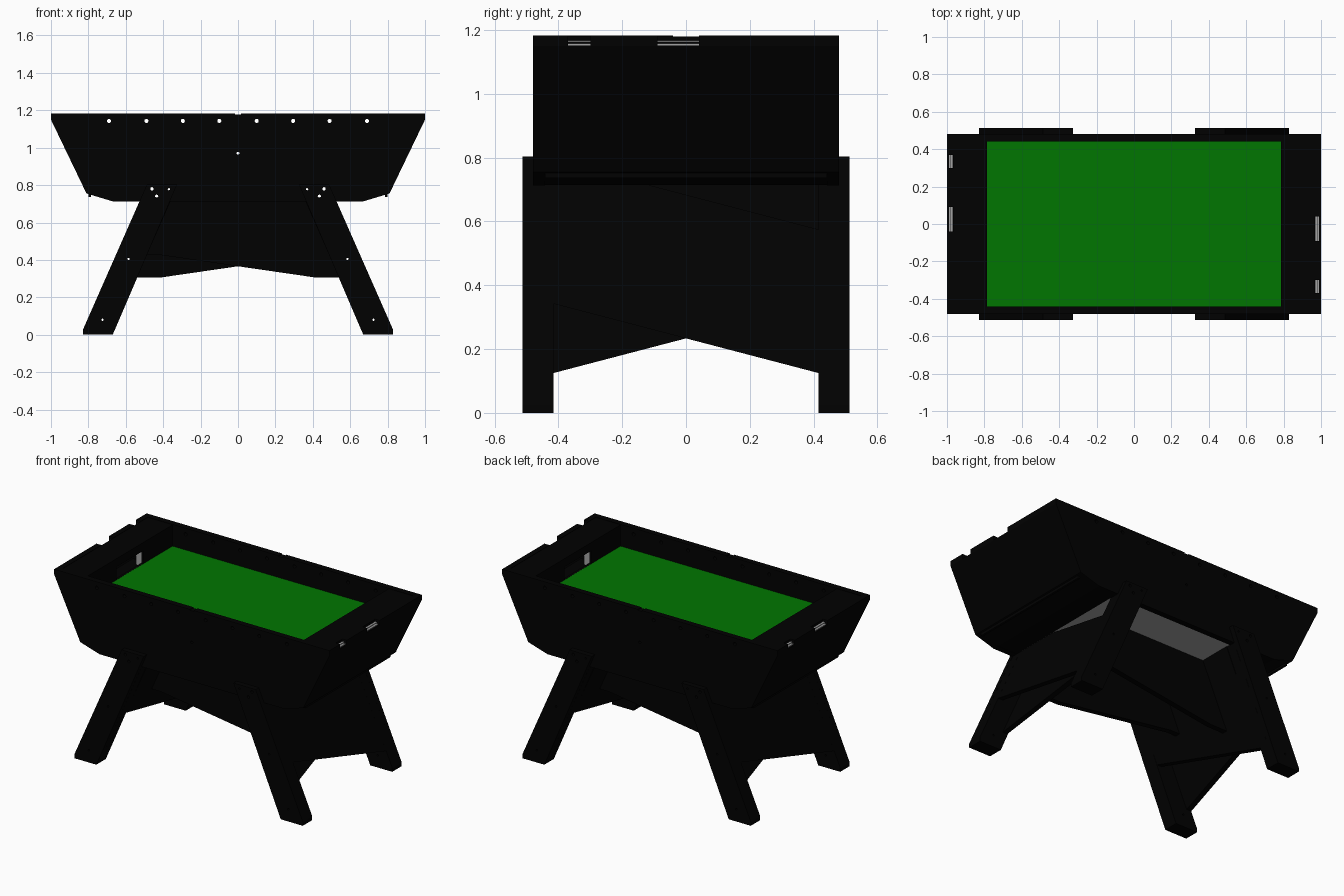
import bpy, bmesh
from mathutils import Matrix
from math import pi

cube = bpy.data.objects.get("Cube")
if cube:
    bpy.data.objects.remove(cube)


def material(name, rgb):
    m = bpy.data.materials.new(name)
    m.use_nodes = True
    m.diffuse_color = (*rgb, 1)
    bsdf = m.node_tree.nodes["Principled BSDF"]
    bsdf.inputs["Base Color"].default_value = (*rgb, 1)
    bsdf.inputs["Roughness"].default_value = 0.8
    return m


BLACK = material("black_panel", (0.0003, 0.0003, 0.0003))
GREEN = material("field_green", (0.0003, 0.18, 0.0003))
GREY = material("bare_board_grey", (0.37, 0.37, 0.37))


def finish(name, bm, mat):
    bmesh.ops.recalc_face_normals(bm, faces=bm.faces)
    mesh = bpy.data.meshes.new(name)
    bm.to_mesh(mesh)
    bm.free()
    mesh.materials.append(mat)
    ob = bpy.data.objects.new(name, mesh)
    bpy.context.collection.objects.link(ob)
    return ob


def prism(name, pts, lo, hi, axis="y", mat=BLACK):
    """Extrude a closed profile: (x, z) along y, or (y, z) along x."""
    place = (lambda a, b, d: (a, d, b)) if axis == "y" else (lambda a, b, d: (d, a, b))
    bm = bmesh.new()
    face = bm.faces.new([bm.verts.new(place(a, b, lo)) for a, b in pts])
    res = bmesh.ops.extrude_face_region(bm, geom=[face])
    verts = [g for g in res["geom"] if isinstance(g, bmesh.types.BMVert)]
    bmesh.ops.translate(bm, verts=verts, vec=place(0, 0, hi - lo))
    return finish(name, bm, mat)


def box(name, x, y, z, mat=BLACK):
    return prism(name, [(x[0], z[0]), (x[1], z[0]), (x[1], z[1]), (x[0], z[1])], *y, mat=mat)


def flip(pts, s):
    return [(s * a, z) for a, z in pts]


def span(s, a, b):
    return tuple(sorted((s * a, s * b)))


def cut(ob, cutter):
    mod = ob.modifiers.new("cut", "BOOLEAN")
    mod.operation, mod.solver, mod.object = "DIFFERENCE", "EXACT", cutter
    graph = bpy.context.evaluated_depsgraph_get()
    mesh = bpy.data.meshes.new_from_object(ob.evaluated_get(graph))
    ob.modifiers.clear()
    ob.data = mesh


def leaning_board(name, pts, s, foot):
    """Board across the table that leans at the angle of the legs."""
    ob = prism(name, pts, 0, s * 0.035, axis="x")
    for v in ob.data.vertices:
        v.co.x += s * (foot - 0.443 * (v.co.z - 0.025))


# Rod, ball and bolt holes, all running through the table along y
bolts = [(0.46, 0.78, 0.009), (0.435, 0.74, 0.009), (0.37, 0.778, 0.006),
         (0.585, 0.405, 0.006), (0.725, 0.08, 0.006)]
rods = [(x, 1.143, 0.011) for x in (0.1, 0.295, 0.49, 0.69)]
holes = [(s * x, z, r) for x, z, r in bolts + rods for s in (-1, 1)] + [(0, 0.97, 0.008)]
bm = bmesh.new()
for x, z, r in holes:
    bmesh.ops.create_cone(bm, cap_ends=True, segments=16, radius1=r, radius2=r, depth=2,
                          matrix=Matrix.Translation((x, 0, z)) @ Matrix.Rotation(pi / 2, 4, "X"))
drill = finish("hole_cutter", bm, BLACK)
drill.hide_render = True

TOP, SIDE, INNER = 1.183, 0.48, 0.442
drilled = []

# Long side panels with a small notch in the middle of the rim
half = [(0.015, TOP), (1, TOP), (1, 1.15), (0.81, 0.755), (0.67, 0.713)]
outline = [(0.015, TOP - 0.006)] + half
outline += [(-x, z) for x, z in reversed(outline)]
for s, label in ((-1, "front"), (1, "back")):
    drilled.append(prism(label + "_side_panel", outline, *span(s, INNER, SIDE)))

# Playing field and tray bottom
box("playing_field", (-0.785, 0.785), (-INNER, INNER), (1.02, 1.04), GREEN)
box("tray_bottom", (-0.525, 0.525), (-INNER, INNER), (0.716, 0.736), GREY)

for s, label in ((-1, "right"), (1, "left")):
    # End panel that folds under into the sloping tray end
    slab = [(1, TOP), (1, 1.15), (0.81, 0.755), (0.67, 0.715), (0.525, 0.715), (0.525, 0.736),
            (0.665, 0.736), (0.775, 0.77), (0.965, 1.15), (0.965, TOP)]
    end = prism(label + "_end_panel", flip(slab, s), -INNER, INNER)
    # Rim notches, each holding two thin counter slats
    for i, (a, b) in enumerate(((-0.09, 0.04), (-0.37, -0.3))):
        y = span(s, a, b)
        notch = box("notch_cutter", span(s, 0.95, 1.02), y, (1.152, 1.25))
        cut(end, notch)
        bpy.data.objects.remove(notch)
        for k in range(2):
            z = 1.152 + 0.01 * k
            box(f"{label}_counter_slat_{i + 1}_{k + 1}", span(s, 0.968, 0.99 - 0.008 * k), y,
                (z, z + 0.005), GREY)
    # Goal wall with a mouth, bare cheeks, floor and lid
    wall = [(-INNER, 0.736), (INNER, 0.736), (INNER, 1.18), (-INNER, 1.18)]
    goal = prism(label + "_goal_wall", wall, *span(s, 0.785, 0.8), axis="x")
    mouth = box("mouth_cutter", span(s, 0.7, 0.9), (-0.14, 0.14), (1.041, 1.125))
    cut(goal, mouth)
    bpy.data.objects.remove(mouth)
    for t, where in ((-1, "front"), (1, "back")):
        box(f"{label}_goal_{where}_cheek", span(s, 0.8, 0.838), span(t, 0.14, 0.148),
            (1.02, 1.15), GREY)
    box(label + "_goal_floor", span(s, 0.8, 0.9), (-0.2, 0.2), (1.0, 1.02))
    box(label + "_goal_lid", span(s, 0.8, 0.965), (-INNER, INNER), (1.15, 1.18))

    # Legs: proud outer plate and the post behind it
    plate = [(0.67, 0), (0.83, 0), (0.83, 0.025), (0.487, 0.803), (0.326, 0.803)]
    post = [(0.67, 0), (0.83, 0), (0.83, 0.025), (0.525, 0.715), (0.363, 0.715)]
    for t, where in ((-1, "front"), (1, "back")):
        drilled.append(prism(f"{where}_{label}_leg_plate", flip(plate, s), *span(t, SIDE, 0.513)))
        drilled.append(prism(f"{where}_{label}_leg_post", flip(post, s), *span(t, 0.415, SIDE)))

    # Outer and inner end boards with opposed diagonal edges
    outer = [(0.415, 0.125), (0.415, 0.575), (-0.12, 0.715), (-0.415, 0.715), (-0.415, 0.342)]
    inner = [(-0.415, 0.125), (-0.415, 0.715), (0.415, 0.715), (0.415, 0.342)]
    leaning_board(label + "_outer_end_board", flip(outer, s), s, 0.795)
    leaning_board(label + "_inner_end_board", flip(inner, s), s, 0.665)

# Pair of stretcher boards with opposed diagonal lower edges
stretcher = [(0.56, 0.305), (0.42, 0.305), (-0.42, 0.427), (-0.5, 0.427),
             (-0.37, 0.715), (0.37, 0.715)]
for s, label in ((-1, "front"), (1, "back")):
    drilled.append(prism(label + "_stretcher_board", flip(stretcher, -s), *span(s, 0.165, 0.2)))

for ob in drilled:
    cut(ob, drill)
bpy.data.objects.remove(drill)
